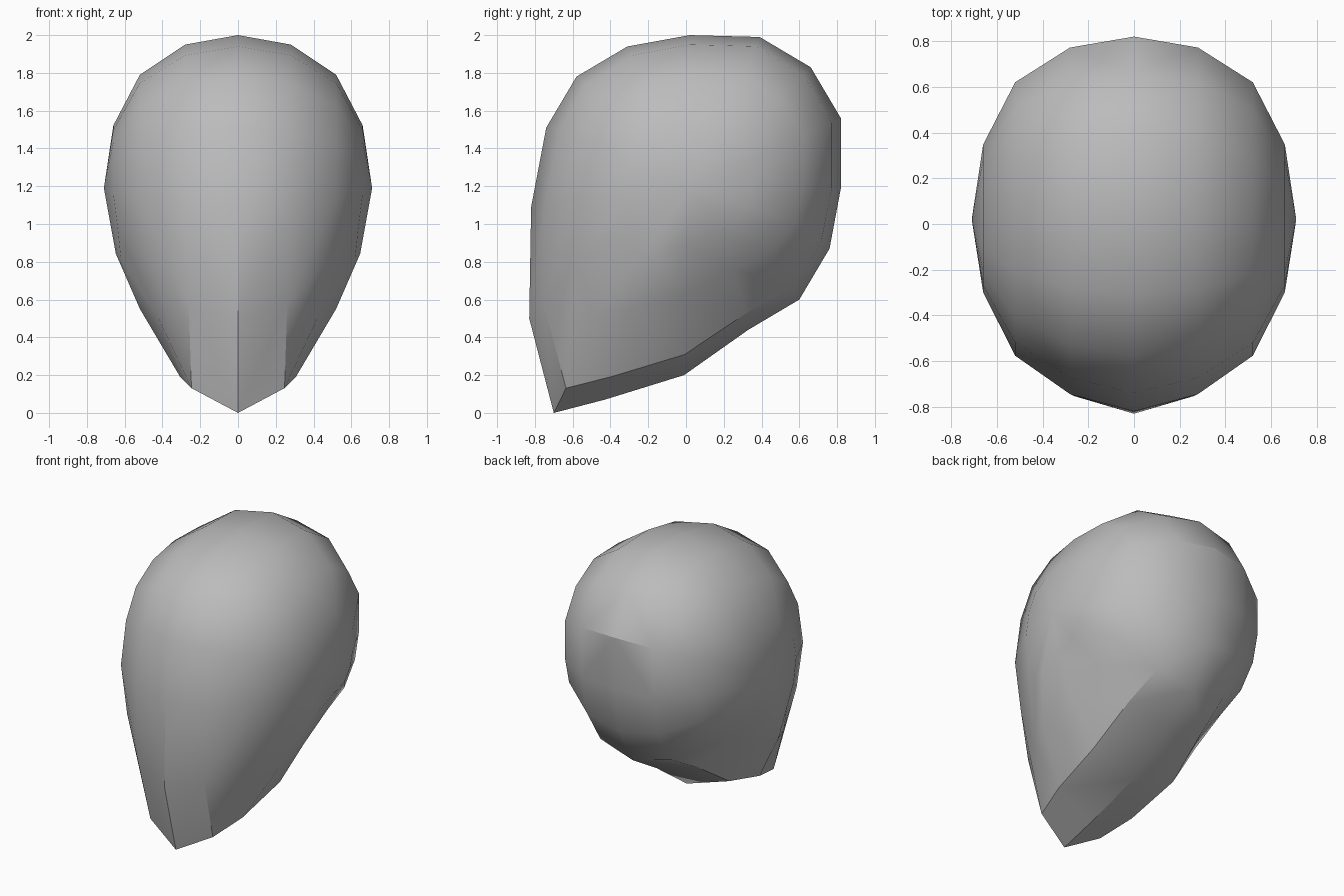
import bpy
import bmesh
from mathutils import Vector

default_cube = bpy.data.objects.get("Cube")
if default_cube:
    bpy.data.objects.remove(default_cube, do_unlink=True)


def make_material(name, colour):
    material = bpy.data.materials.new(name)
    material.use_nodes = True
    material.diffuse_color = colour
    shader = material.node_tree.nodes["Principled BSDF"]
    shader.inputs["Base Color"].default_value = colour
    return material


# Midline outline as (y, z, width factor), from the crown over the back to the tip
OUTLINE = [
    (.02, 2, 1), (.39, 1.99, 1), (.66, 1.83, 1), (.82, 1.56, 1),
    (.82, 1.19, 1), (.76, .87, 1), (.6, .6, 1), (.33, .44, 1.1),
    (-.01, .2, 1.2), (-.43, .07, 1.1), (-.7, 0, .88), (-.83, .5, .93),
    (-.82, 1.09, 1), (-.74, 1.51, 1), (-.58, 1.78, 1), (-.31, 1.94, 1),
]
CENTRE_Y, CENTRE_Z = .02, 1.19
HALF_WIDTH = .71

# Side slices: x, then outline scale towards back, front, top and bottom,
# then how strongly the slice narrows and widens with the outline
SLICES = [
    dict(x=.28, back=.94, front=.91, top=.938, bottom=.89, narrow=1, widen=1),
    dict(x=.52, back=.75, front=.71, top=.74, bottom=.57, narrow=1.5, widen=0),
    dict(x=.66, back=.41, front=.38, top=.41, bottom=.31, narrow=.5, widen=-.2),
]


def slice_point(point, section, side):
    """Shrink one outline point towards the side pole."""
    y, z, width = point
    dy, dz = y - CENTRE_Y, z - CENTRE_Z
    dy *= section["back"] if dy > 0 else section["front"]
    dz *= section["top"] if dz > 0 else section["bottom"]
    strength = section["narrow"] if width < 1 else section["widen"]
    x = section["x"] * (1 + (width - 1) * strength)
    return Vector((side * x, CENTRE_Y + dy, CENTRE_Z + dz))


def bridge(bm, ring_a, ring_b):
    """Join two rings with a band of quads."""
    count = len(ring_a)
    for i in range(count):
        j = (i + 1) % count
        bm.faces.new((ring_a[i], ring_a[j], ring_b[j], ring_b[i]))


# Shell: midline ring, three slices on each side, and a fan at each side pole
bm = bmesh.new()
midline = [bm.verts.new((0, y, z)) for y, z, width in OUTLINE]
for side in (1, -1):
    previous = midline
    for section in SLICES:
        ring = [bm.verts.new(slice_point(p, section, side)) for p in OUTLINE]
        bridge(bm, previous, ring)
        previous = ring
    pole = bm.verts.new((side * HALF_WIDTH, CENTRE_Y, CENTRE_Z))
    for i, vert in enumerate(previous):
        bm.faces.new((vert, previous[(i + 1) % len(previous)], pole))
bmesh.ops.recalc_face_normals(bm, faces=bm.faces[:])

mesh = bpy.data.meshes.new("tapered_shell")
bm.to_mesh(mesh)
bm.free()
mesh.materials.append(make_material("plain grey", (.5, .5, .5, 1)))
shell = bpy.data.objects.new("tapered_shell", mesh)
bpy.context.collection.objects.link(shell)

# Smooth shading with the sharp lower edges kept
bpy.ops.object.select_all(action="DESELECT")
shell.select_set(True)
bpy.context.view_layer.objects.active = shell
bpy.ops.object.shade_smooth_by_angle(angle=.52)
